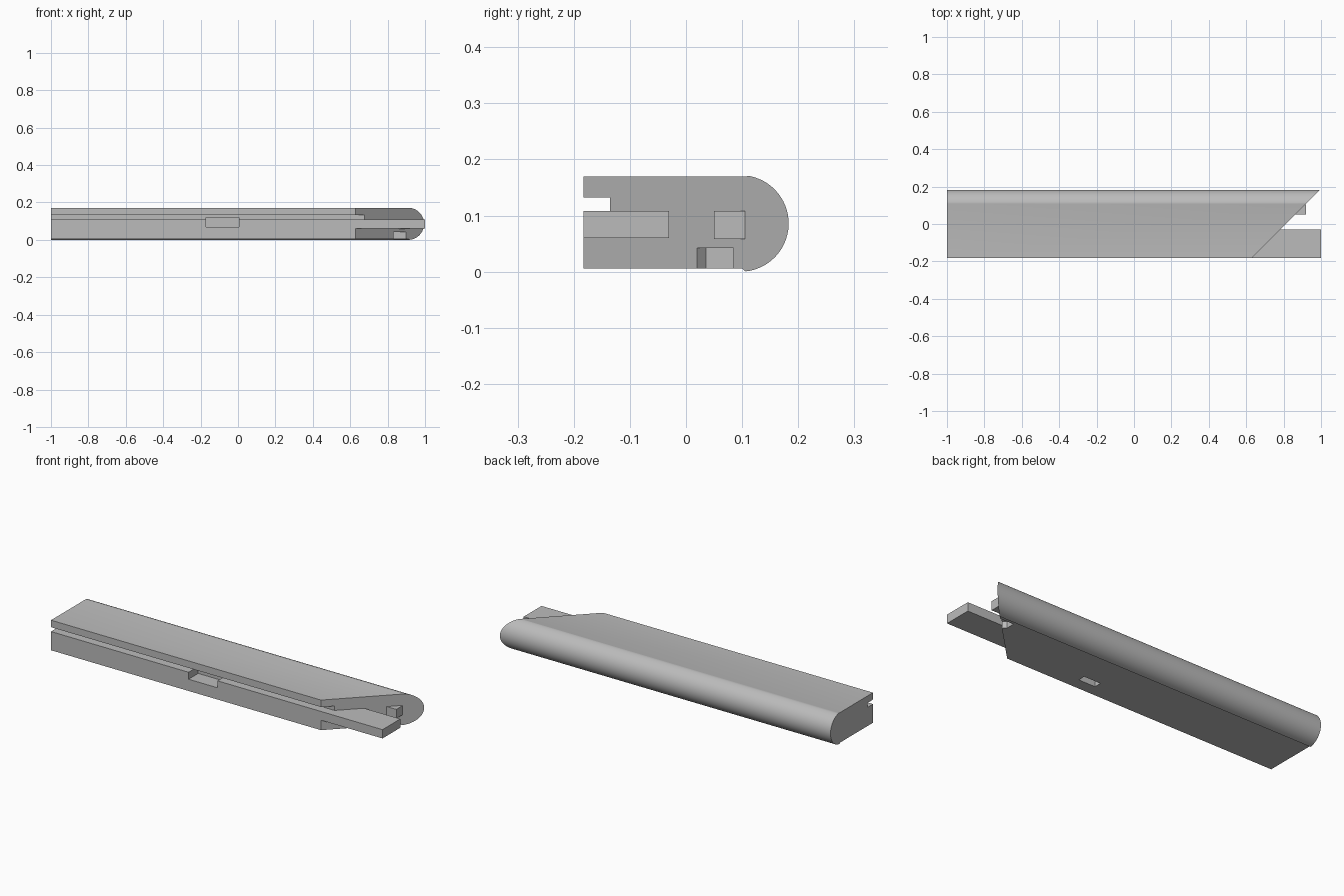
import bpy, bmesh, math

cube = bpy.data.objects.get("Cube")
if cube:
    bpy.data.objects.remove(cube, do_unlink=True)

grey = bpy.data.materials.new("plain grey")
grey.use_nodes = True
COL = (0.5, 0.5, 0.5, 1)
grey.diffuse_color = COL
grey.node_tree.nodes["Principled BSDF"].inputs["Base Color"].default_value = COL

FRONT, BACK = -0.183, 0.183
LOW, TOP = 0.006, 0.17


def mitre(y):
    """x of the slanted end face at depth y"""
    return 0.812 + y


def prism(name, start, end):
    """Solid joining two matching loops of points"""
    bm = bmesh.new()
    a = [bm.verts.new(p) for p in start]
    b = [bm.verts.new(p) for p in end]
    bm.faces.new(a)
    bm.faces.new(b[::-1])
    for i in range(len(a)):
        j = (i + 1) % len(a)
        bm.faces.new((a[j], a[i], b[i], b[j]))
    bmesh.ops.recalc_face_normals(bm, faces=bm.faces)
    me = bpy.data.meshes.new(name)
    bm.to_mesh(me)
    bm.free()
    me.materials.append(grey)
    ob = bpy.data.objects.new(name, me)
    bpy.context.scene.collection.objects.link(ob)
    return ob


def plan_prism(name, outline, z0, z1):
    return prism(name, [(x, y, z0) for x, y in outline], [(x, y, z1) for x, y in outline])


def box(name, x0, x1, y0, y1, z0, z1):
    return plan_prism(name, [(x0, y0), (x1, y0), (x1, y1), (x0, y1)], z0, z1)


# Long body: grooved front, round back, mitred end
r, cy, cz = 0.086, 0.097, 0.086
arc = [(cy + r * math.cos(t), cz + r * math.sin(t))
       for t in [math.radians(-84 + 164 * i / 28) for i in range(29)]]
section = [(FRONT, LOW), (0.1, LOW)] + arc + [(0.108, TOP), (FRONT, TOP),
           (FRONT, 0.132), (-0.135, 0.132), (-0.135, 0.108), (FRONT, 0.108)]
body = prism("body", [(-1, y, z) for y, z in section], [(mitre(y), y, z) for y, z in section])

# Recesses: front notch, underside slot, pocket in the mitred face
pocket = [(mitre(0.02), 0.02), (0.815, 0.036), (0.815, 0.085), (mitre(0.085), 0.085),
          (0.95, 0.085), (0.95, 0.02)]
cutters = [
    box("notch_cutter", -0.17, 0.005, -0.3, -0.1, 0.07, 0.12),
    box("slot_cutter", 0.14, 0.24, -0.12, -0.08, -0.05, 0.05),
    plan_prism("pocket_cutter", pocket, -0.05, 0.042),
]
for c in cutters:
    c.hide_render = True
    m = body.modifiers.new(c.name, "BOOLEAN")
    m.operation, m.solver, m.object = "DIFFERENCE", "EXACT", c
bpy.context.view_layer.objects.active = body
for m in list(body.modifiers):
    bpy.ops.object.modifier_apply(modifier=m.name)
for c in cutters:
    bpy.data.objects.remove(c, do_unlink=True)

# Tongue and peg projecting from the mitred end
tongue_back = -0.03
plan_prism("tongue", [(mitre(FRONT), FRONT), (1, FRONT), (1, tongue_back),
                      (mitre(tongue_back), tongue_back)], 0.06, 0.108)
plan_prism("peg", [(mitre(0.05), 0.05), (0.92, 0.05), (0.92, 0.105),
                   (mitre(0.105), 0.105)], 0.058, 0.108)

# Smooth the round back only
bpy.ops.object.select_all(action="DESELECT")
body.select_set(True)
bpy.context.view_layer.objects.active = body
bpy.ops.object.shade_smooth_by_angle(angle=math.radians(25))
